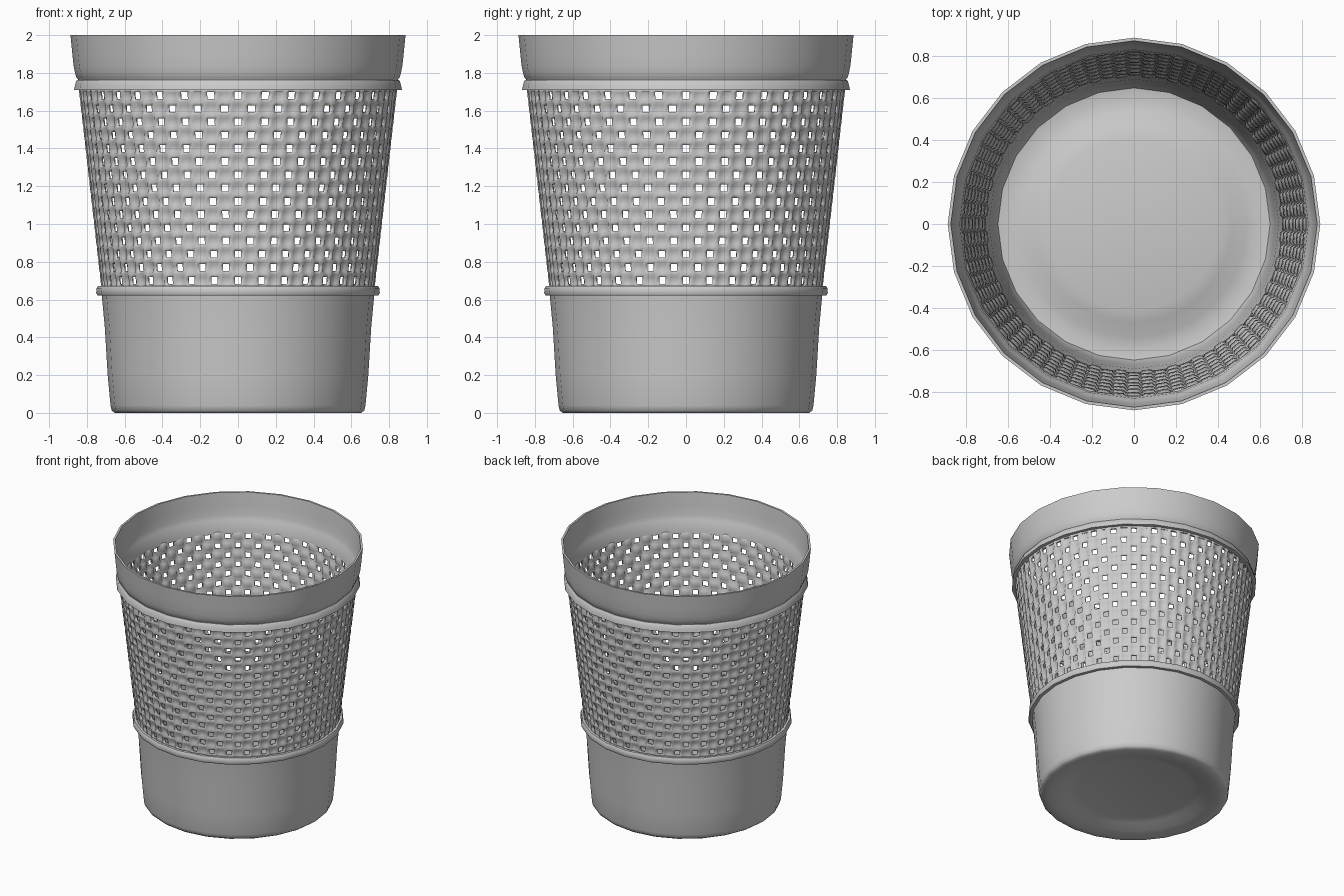
import bpy, bmesh, math

if "Cube" in bpy.data.objects:
    bpy.data.objects.remove(bpy.data.objects["Cube"])

SIDES = 24          # facets of the solid bands
CELLS, ROWS = 72, 15  # weave cells around and up
Z0, PITCH = 0.665, 0.07


def finish(name, bm, angle=40):
    bmesh.ops.recalc_face_normals(bm, faces=bm.faces)
    me = bpy.data.meshes.new(name)
    bm.to_mesh(me)
    bm.free()
    ob = bpy.data.objects.new(name, me)
    bpy.context.collection.objects.link(ob)
    bpy.ops.object.select_all(action='DESELECT')
    ob.select_set(True)
    bpy.context.view_layer.objects.active = ob
    bpy.ops.object.shade_smooth_by_angle(angle=math.radians(angle))
    return ob


def lathe(name, profile, n=SIDES, closed=True):
    """Spin (radius, z) points round the z axis; radius 0 makes a pole."""
    bm = bmesh.new()
    rings = []
    for r, z in profile:
        if r == 0:
            rings.append([bm.verts.new((0, 0, z))] * n)
        else:
            rings.append([bm.verts.new((r * math.cos(2 * math.pi * i / n),
                                        r * math.sin(2 * math.pi * i / n), z))
                          for i in range(n)])
    pairs = list(zip(rings, rings[1:]))
    if closed:
        pairs.append((rings[-1], rings[0]))
    for a, b in pairs:
        for i in range(n):
            j = (i + 1) % n
            vs = list(dict.fromkeys((a[i], a[j], b[j], b[i])))
            if len(vs) > 2:
                bm.faces.new(vs)
    return finish(name, bm)


# Solid lower cup with a raised centre in the floor
lathe("base_cup", [
    (0, 0.05), (0.41, 0.05), (0.47, 0.035), (0.54, 0.01), (0.60, 0.0), (0.652, 0.0),
    (0.668, 0.012), (0.675, 0.04), (0.69, 0.2), (0.705, 0.45), (0.72, 0.61), (0.726, 0.67),
    (0.71, 0.67), (0.704, 0.61), (0.69, 0.45), (0.674, 0.2), (0.66, 0.05), (0.648, 0.022),
    (0.60, 0.015), (0.54, 0.025), (0.47, 0.05), (0.41, 0.065), (0, 0.065)], closed=False)

# Flared top band
lathe("top_band", [
    (0.838, 1.70), (0.843, 1.76), (0.855, 1.775), (0.863, 1.80), (0.87, 1.835), (0.877, 1.90),
    (0.887, 2.0), (0.872, 2.0), (0.861, 1.90), (0.854, 1.835), (0.845, 1.80), (0.83, 1.77),
    (0.822, 1.70)])

# Raised trim rings above and below the weave
lathe("upper_ring", [(0.835, 1.71), (0.868, 1.71), (0.864, 1.73), (0.857, 1.755),
                     (0.85, 1.763), (0.838, 1.763)])
lathe("lower_ring", [(0.717, 0.622), (0.744, 0.622), (0.751, 0.635), (0.748, 0.66),
                     (0.742, 0.671), (0.722, 0.671)])


# Woven wall: staggered openings with dimples in between
def weave():
    bm = bmesh.new()
    cuts = (0.0, 0.24, 0.76)      # grid lines inside each cell
    nu, nv = CELLS * 3, ROWS * 3 + 1
    grid = []
    for v in range(nv):
        row, fv = v // 3, v % 3
        z = Z0 + (row + cuts[fv]) * PITCH
        r0 = 0.722 + (z - 0.67) * 0.1136
        ring = []
        for u in range(nu):
            col, fu = u // 3, u % 3
            a = -math.pi / 2 + (col + cuts[fu] - 0.5) * 2 * math.pi / CELLS
            d = 0.0
            if fu and fv:   # cell centre corners
                d = -0.006 if (col + row) % 2 == 0 else -0.013
            elif fv:        # vertical strands
                d = 0.003
            r = r0 + d
            ring.append(bm.verts.new((r * math.cos(a), r * math.sin(a), z)))
        grid.append(ring)
    for v in range(nv - 1):
        for u in range(nu):
            if u % 3 == 1 and v % 3 == 1 and (u // 3 + v // 3) % 2 == 0:
                continue
            w = (u + 1) % nu
            bm.faces.new((grid[v][u], grid[v][w], grid[v + 1][w], grid[v + 1][u]))
    ob = finish("woven_wall", bm, 60)
    m = ob.modifiers.new("thickness", 'SOLIDIFY')
    m.thickness = 0.014
    m.offset = -1
    return ob


weave()
